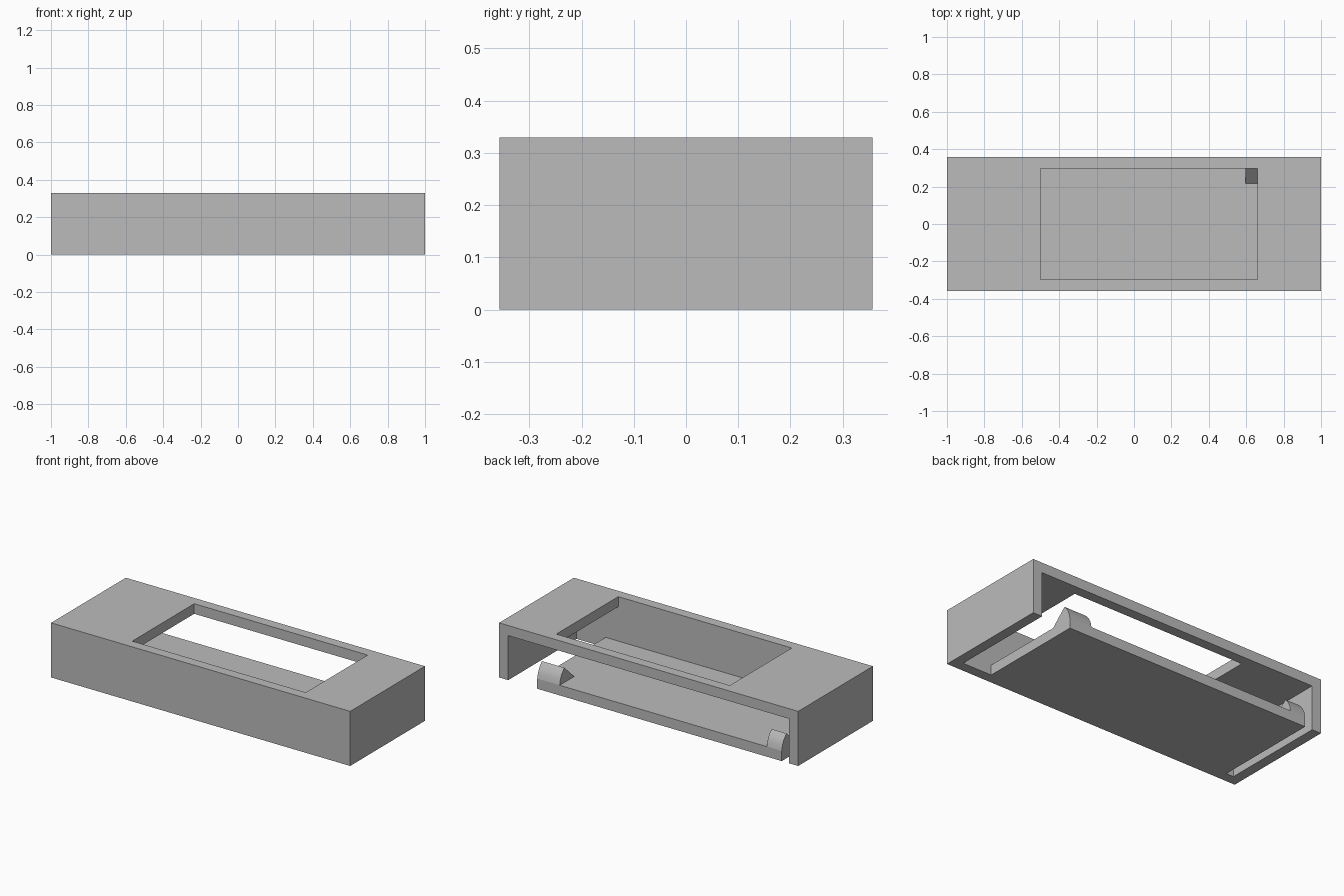
import bpy
import bmesh
from math import radians

cube = bpy.data.objects.get("Cube")
if cube:
    bpy.data.objects.remove(cube, do_unlink=True)

HALF_X, HALF_Y, HEIGHT, WALL = 1.0, 0.357, 0.33, 0.061
IN_X, IN_Y, IN_TOP = HALF_X - WALL, HALF_Y - WALL, HEIGHT - WALL
FLOOR_LEFT, FLOOR_RIGHT = 0.745, -0.89   # ends of the floor panel
OUT = 0.1                                # overshoot for cutters

grey = bpy.data.materials.new("plain_grey")
grey.use_nodes = True
grey.diffuse_color = (0.5, 0.5, 0.5, 1)
bsdf = next(n for n in grey.node_tree.nodes if n.type == "BSDF_PRINCIPLED")
bsdf.inputs["Base Color"].default_value = grey.diffuse_color


def prism(name, profile, x0, x1):
    """Extrude a closed y-z profile from x0 to x1."""
    bm = bmesh.new()
    face = bm.faces.new([bm.verts.new((x0, y, z)) for y, z in profile])
    ext = bmesh.ops.extrude_face_region(bm, geom=[face])["geom"]
    verts = [v for v in ext if isinstance(v, bmesh.types.BMVert)]
    bmesh.ops.translate(bm, verts=verts, vec=(x1 - x0, 0, 0))
    bmesh.ops.recalc_face_normals(bm, faces=bm.faces[:])
    mesh = bpy.data.meshes.new(name)
    bm.to_mesh(mesh)
    bm.free()
    mesh.materials.append(grey)
    obj = bpy.data.objects.new(name, mesh)
    bpy.context.collection.objects.link(obj)
    return obj


def box(name, x, y, z):
    return prism(name, [(y[0], z[0]), (y[1], z[0]), (y[1], z[1]), (y[0], z[1])], *x)


def activate(obj):
    bpy.ops.object.select_all(action="DESELECT")
    obj.select_set(True)
    bpy.context.view_layer.objects.active = obj


# Housing: a block, open at the back
housing = box("housing", (-HALF_X, HALF_X), (-HALF_Y, HALF_Y), (0, HEIGHT))
to_back = (-IN_Y, HALF_Y + OUT)
low = (-OUT, WALL + OUT)
cutters = [
    box("cavity_cutter", (-IN_X, IN_X), to_back, (WALL, IN_TOP)),
    box("window_cutter", (-0.5, 0.66), (-IN_Y, IN_Y), (WALL + OUT, HEIGHT + OUT)),
    box("left_slot_cutter", (FLOOR_LEFT, IN_X), to_back, low),
    box("right_slot_cutter", (-IN_X, FLOOR_RIGHT), to_back, low),
]
activate(housing)
for cutter in cutters:
    cutter.hide_render = True
    mod = housing.modifiers.new(cutter.name, "BOOLEAN")
    mod.operation, mod.solver, mod.object = "DIFFERENCE", "EXACT", cutter
    bpy.ops.object.modifier_apply(modifier=mod.name)
for cutter in cutters:
    bpy.data.objects.remove(cutter, do_unlink=True)

# Catches on the back corners of the floor: sloped front, rounded back
catch = [(0.217, WALL), (0.312, 0.15), (0.336, 0.122), (0.35, 0.092), (HALF_Y, WALL)]
for name, x0, x1 in (("left_catch", 0.595, FLOOR_LEFT), ("right_catch", FLOOR_RIGHT, -0.79)):
    activate(prism(name, catch, x0, x1))
    bpy.ops.object.shade_smooth_by_angle(angle=radians(30))
